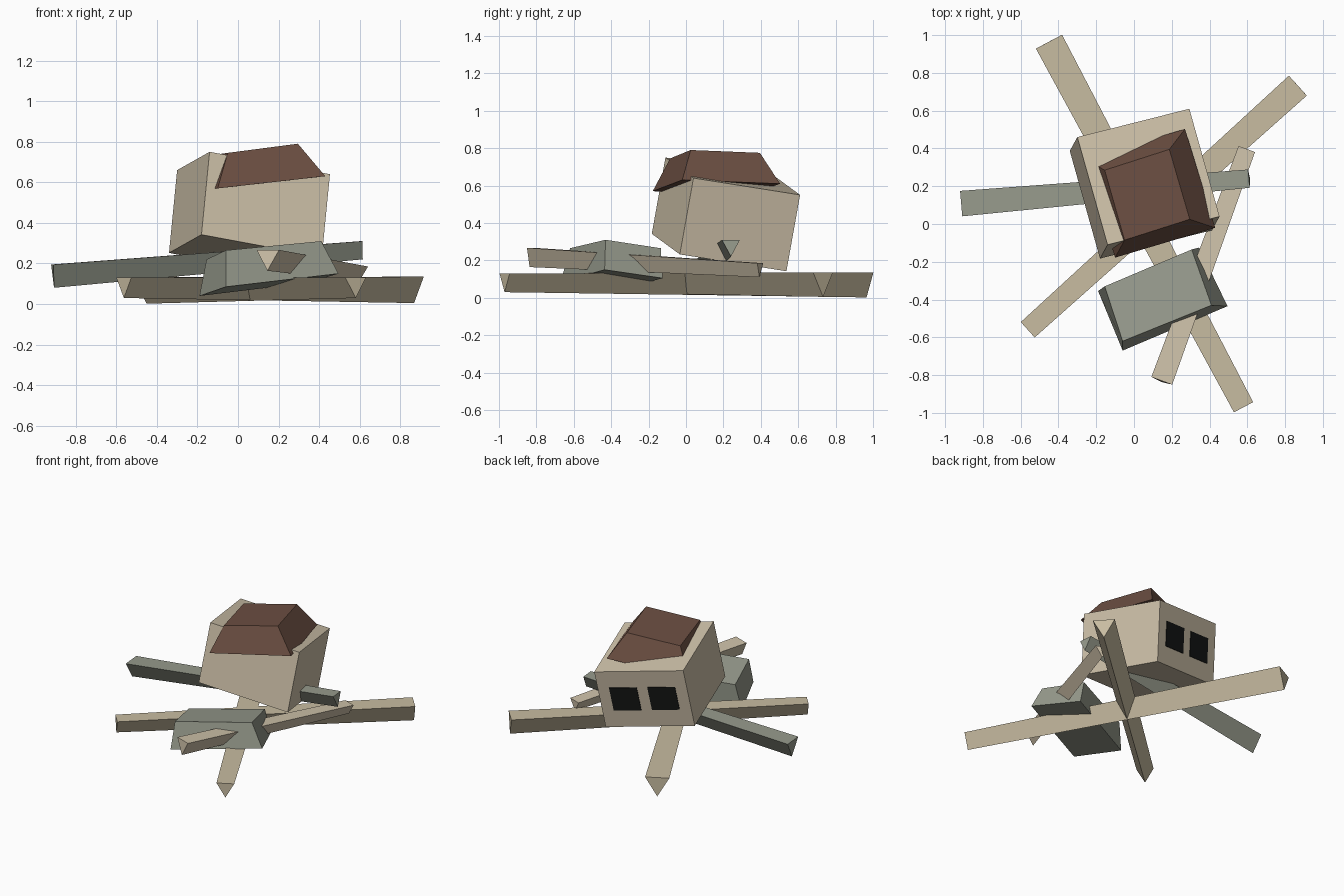
import bpy, bmesh
from mathutils import Vector as V

if "Cube" in bpy.data.objects:
    bpy.data.objects.remove(bpy.data.objects["Cube"])


def material(name, hex_code):
    srgb = [int(hex_code[i:i + 2], 16) / 255 for i in (0, 2, 4)]
    lin = [c / 12.92 if c <= 0.04045 else ((c + 0.055) / 1.055) ** 2.4 for c in srgb]
    m = bpy.data.materials.new(name)
    m.diffuse_color = (*lin, 1)
    m.use_nodes = True
    m.node_tree.nodes["Principled BSDF"].inputs["Base Color"].default_value = m.diffuse_color
    return m


PALE = material("pale bone", "CFC2AA")
BONE = material("old bone", "C8BCA1")
GREY = material("grey bone", "979B8D")
BROWN = material("brown", "6C4F42")
BLACK = material("eye black", "151716")


def loft(name, loop_a, loop_b, mat):
    """Closed flat-sided solid between two matching loops."""
    bm = bmesh.new()
    a = [bm.verts.new(p) for p in loop_a]
    b = [bm.verts.new(p) for p in loop_b]
    n = len(a)
    bm.faces.new(a)
    bm.faces.new(b)
    for i in range(n):
        j = (i + 1) % n
        bm.faces.new((a[i], a[j], b[j], b[i]))
    bmesh.ops.recalc_face_normals(bm, faces=bm.faces)
    mesh = bpy.data.meshes.new(name)
    bm.to_mesh(mesh)
    bm.free()
    mesh.materials.append(mat)
    obj = bpy.data.objects.new(name, mesh)
    bpy.context.collection.objects.link(obj)
    return obj


def bone(name, start, end, w0, d0, w1, d1, mat):
    """Tapered three-sided stick: flat on top, ridge below."""
    start, end = V(start), V(end)
    axis = (end - start).normalized()
    side = axis.cross(V((0, 0, 1))).normalized()
    up = side.cross(axis)

    def tri(c, w, d):
        return [c - side * w / 2, c + side * w / 2, c - up * d]
    return loft(name, tri(start, w0, d0), tri(end, w1, d1), mat)


# Scattered limb sticks
bone("long_stick_a", (0.58, -0.97, 0.13), (-0.45, 0.965, 0.135),
     0.115, 0.10, 0.157, 0.133, BONE)
bone("long_stick_b", (-0.5625, -0.56, 0.13), (0.8675, 0.7325, 0.135),
     0.11, 0.10, 0.142, 0.13, BONE)
bone("grey_stick", (-0.915, 0.108, 0.195), (0.608, 0.24, 0.31),
     0.135, 0.115, 0.097, 0.09, GREY)
bone("leaning_stick", (0.147, -0.83, 0.267), (0.597, 0.397, 0.185),
     0.118, 0.103, 0.093, 0.075, PALE)

# Grey tapered torso block
loft("torso",
     [(-0.19, -0.355, 0.04), (-0.06, -0.67, 0.085),
      (0.495, -0.435, 0.15), (0.345, -0.125, 0.105)],
     [(-0.155, -0.33, 0.22), (-0.06, -0.62, 0.265),
      (0.41, -0.43, 0.31), (0.305, -0.135, 0.265)], GREY)

# Tilted head box, from one top corner and three edge vectors
corner = V((-0.30, 0.46, 0.66))
fore = V((0.16, -0.57, 0.09))
across = V((0.593, 0.15, -0.11))
down = V((-0.04, -0.073, -0.408))
top = [corner, corner + fore, corner + fore + across, corner + across]
loft("head", [p + down for p in top], top, PALE)

# Two eye plates on the face side of the head
out = -fore.normalized()
for name, u0, u1 in (("left_eye", 0.13, 0.44), ("right_eye", 0.56, 0.87)):
    quad = [corner + across * u + down * v
            for u, v in ((u0, 0.29), (u1, 0.29), (u1, 0.70), (u0, 0.70))]
    loft(name, [p - out * 0.003 for p in quad], [p + out * 0.004 for p in quad], BLACK)

# Brown tapered cap, slid toward the back of the head
loft("cap",
     [(-0.26, 0.345, 0.55), (-0.10, -0.178, 0.57),
      (0.43, -0.02, 0.63), (0.27, 0.503, 0.61)],
     [(-0.155, 0.285, 0.73), (-0.05, -0.085, 0.745),
      (0.295, 0.025, 0.79), (0.187, 0.395, 0.775)], BROWN)
